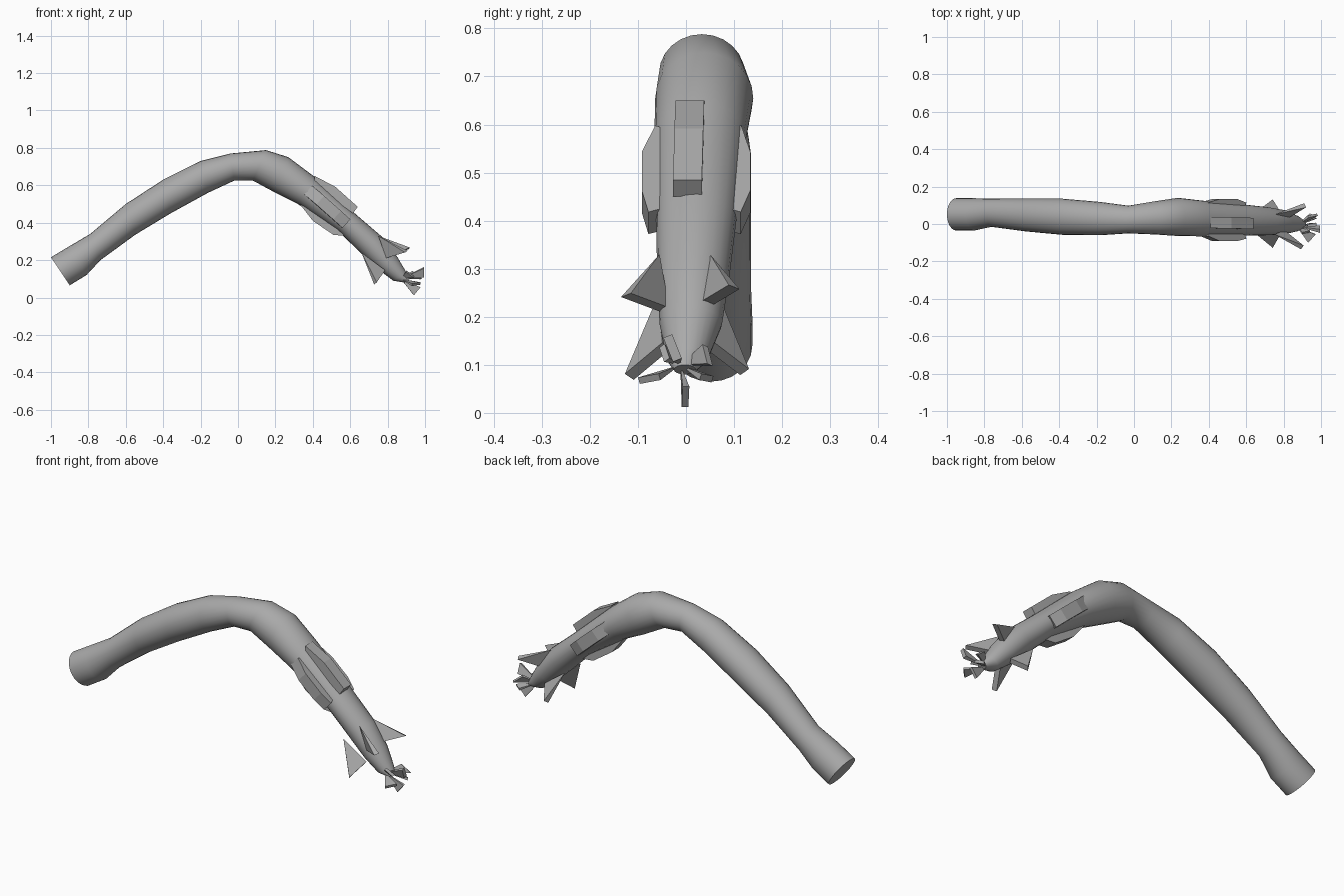
import bpy, bmesh, math
from mathutils import Vector

if "Cube" in bpy.data.objects:
    bpy.data.objects.remove(bpy.data.objects["Cube"])

grey = bpy.data.materials.new("mid grey")
grey.diffuse_color = (0.4, 0.4, 0.4, 1)
grey.use_nodes = True
grey.node_tree.nodes["Principled BSDF"].inputs["Base Color"].default_value = grey.diffuse_color


def finish(name, bm, smooth=None):
    bmesh.ops.recalc_face_normals(bm, faces=bm.faces[:])
    mesh = bpy.data.meshes.new(name)
    bm.to_mesh(mesh)
    bm.free()
    mesh.materials.append(grey)
    obj = bpy.data.objects.new(name, mesh)
    bpy.context.collection.objects.link(obj)
    if smooth:
        bpy.context.view_layer.objects.active = obj
        obj.select_set(True)
        bpy.ops.object.shade_smooth_by_angle(angle=math.radians(smooth))
        obj.select_set(False)
    return obj


def hull(name, points):
    bm = bmesh.new()
    for p in points:
        bm.verts.new(p)
    bmesh.ops.convex_hull(bm, input=bm.verts[:])
    bmesh.ops.dissolve_limit(bm, angle_limit=0.02, verts=bm.verts[:], edges=bm.edges[:])
    return finish(name, bm)


# Body: elliptical rings given as upper x, z, lower x, z, y min, y max
rings = [
    (-1.00, .215, -.90, .065, -.035, .138),
    (-.90, .275, -.81, .12, -.035, .138),
    (-.79, .34, -.735, .20, -.015, .135),
    (-.60, .50, -.55, .335, -.04, .135),
    (-.40, .63, -.36, .45, -.058, .135),
    (-.20, .73, -.16, .56, -.06, .118),
    (-.04, .77, -.02, .625, -.05, .098),
    (.15, .788, .08, .625, -.056, .122),
    (.27, .75, .20, .56, -.064, .14),
    (.41, .645, .32, .50, -.066, .125),
    (.63, .445, .53, .36, -.062, .105),
    (.77, .325, .66, .235, -.06, .09),
    (.85, .22, .75, .15, -.055, .075),
    (.90, .135, .83, .09, -.04, .045),
    (.92, .10, .89, .08, -.025, .02),
]
SIDES = 24
bm = bmesh.new()
loops = []
for ux, uz, lx, lz, y0, y1 in rings:
    loop = []
    for i in range(SIDES):
        a = math.tau * i / SIDES
        c, s = math.cos(a), math.sin(a)
        loop.append(bm.verts.new(((ux + lx) / 2 + c * (ux - lx) / 2,
                                  (y0 + y1) / 2 + s * (y1 - y0) / 2,
                                  (uz + lz) / 2 + c * (uz - lz) / 2)))
    loops.append(loop)
for a, b in zip(loops, loops[1:]):
    for i in range(SIDES):
        j = (i + 1) % SIDES
        bm.faces.new((a[i], a[j], b[j], b[i]))
bm.faces.new(loops[0])
bm.faces.new(loops[-1])
finish("body", bm, 40)


# Four raised ridges around the neck
def ridge(name, profile, half_width):
    w = Vector(half_width)
    hull(name, [Vector(p) + w * s for p in profile for s in (-1, 1)])


ridge("ridge_top", [(.41, .008, .65), (.52, .006, .592), (.64, .003, .485),
                    (.615, .003, .45), (.41, .008, .60)], (0, .03, 0))
ridge("ridge_bottom", [(.33, .02, .50), (.40, .02, .41), (.51, .02, .335),
                       (.57, .02, .33), (.56, .02, .38)], (0, .03, 0))
for name, outer, skin, deep in (("front", -.092, -.064, -.02), ("back", .134, .115, .06)):
    ridge("ridge_" + name, [(.375, skin, .575), (.44, outer, .52), (.53, outer, .44),
                            (.58, outer * .85, .395), (.56, deep, .41), (.39, deep, .56)],
          (.021, 0, .023))


# Pointed fins: a sharp apex widening to a blunt end
def fin(name, apex, outer, inner, thick):
    a, o, i = Vector(apex), Vector(outer), Vector(inner)
    n = (o - a).cross(i - a).normalized() * thick / 2
    hull(name, [a, o + n, o - n, i + n, i - n])


fin("fin_upper_front", (.75, -.055, .33), (.90, -.125, .245), (.80, -.045, .215), .026)
fin("fin_upper_back", (.75, .05, .33), (.915, .10, .262), (.80, .03, .22), .026)
fin("fin_lower_front", (.66, -.06, .24), (.735, -.118, .075), (.78, -.04, .14), .026)
fin("fin_lower_back", (.66, .07, .24), (.735, .122, .085), (.78, .05, .14), .026)

# Petals spreading from the mouth: two edge corners at each flared end
root = (.87, -.012, .10)
fin("petal_upper", root, (.995, -.038, .16), (.995, -.018, .11), .02)
fin("petal_lower", root, (.94, -.002, .012), (.975, 0, .055), .014)
fin("petal_front", root, (.93, -.098, .067), (.97, -.055, .075), .014)
fin("petal_back", root, (.94, .055, .07), (.975, .03, .075), .014)
fin("petal_upper_back", root, (.93, .04, .14), (.98, .05, .10), .014)
fin("petal_upper_front", root, (.90, -.05, .14), (.94, -.04, .11), .014)
